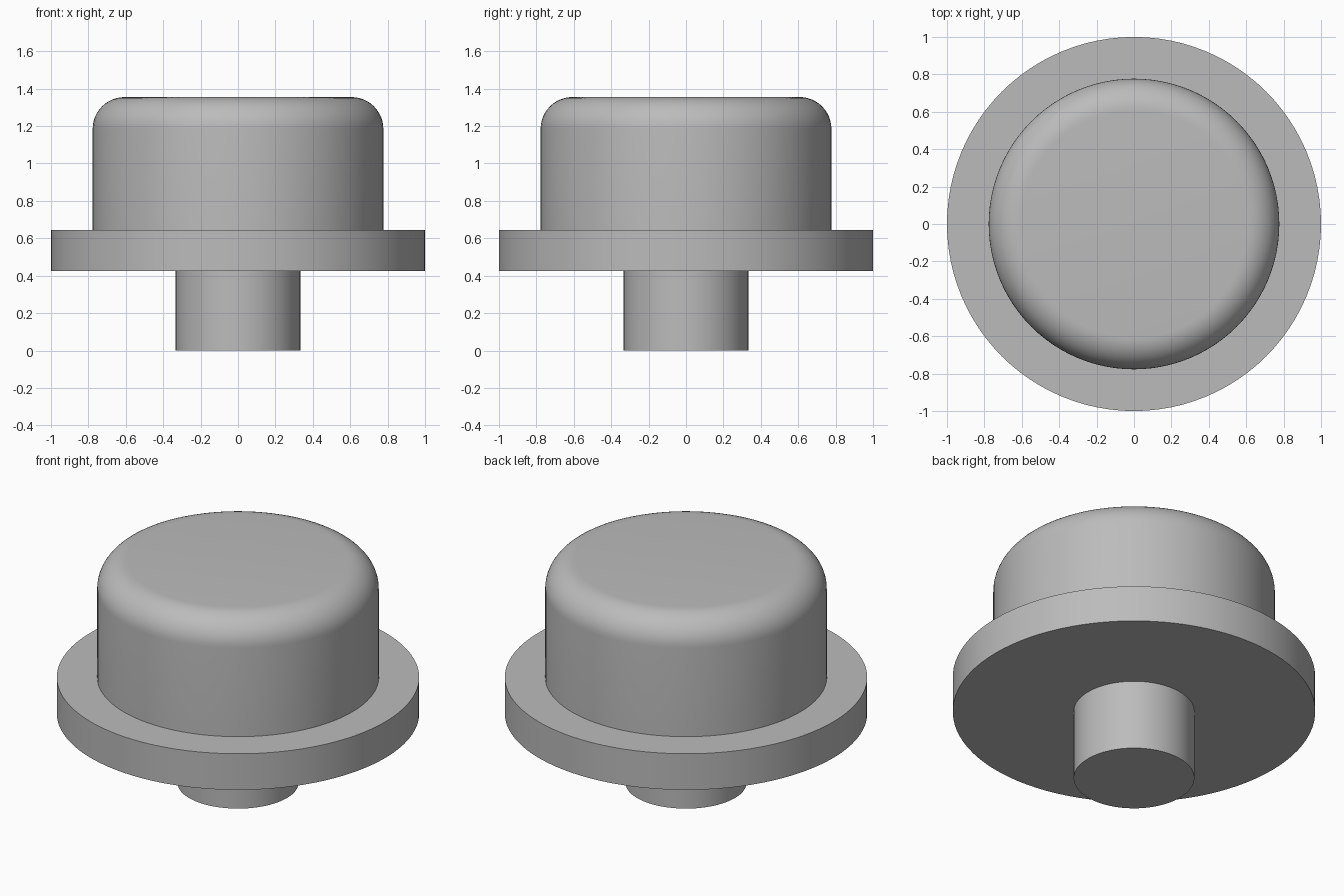
import bpy
import bmesh
import math

SEGMENTS = 96

cube = bpy.data.objects.get("Cube")
if cube:
    bpy.data.objects.remove(cube, do_unlink=True)

grey = bpy.data.materials.new("plain grey")
grey.use_nodes = True
colour = (0.5, 0.5, 0.5, 1)
grey.diffuse_color = colour
grey.node_tree.nodes["Principled BSDF"].inputs["Base Color"].default_value = colour


def disc(name, radius, bottom, top, fillet=0):
    """Upright cylinder, with an optional rounded upper rim."""
    bm = bmesh.new()
    bmesh.ops.create_cone(bm, cap_ends=True, segments=SEGMENTS, radius1=radius,
                          radius2=radius, depth=top - bottom)
    bmesh.ops.translate(bm, verts=bm.verts, vec=(0, 0, (bottom + top) / 2))
    if fillet:
        rim = [e for e in bm.edges if all(v.co.z > top - 0.001 for v in e.verts)]
        bmesh.ops.bevel(bm, geom=rim, offset=fillet, segments=12,
                        profile=0.5, affect="EDGES")
    mesh = bpy.data.meshes.new(name)
    bm.to_mesh(mesh)
    bm.free()
    mesh.materials.append(grey)
    obj = bpy.data.objects.new(name, mesh)
    bpy.context.collection.objects.link(obj)
    bpy.ops.object.select_all(action="DESELECT")
    obj.select_set(True)
    bpy.context.view_layer.objects.active = obj
    bpy.ops.object.shade_smooth_by_angle(angle=math.radians(30))
    return obj


# Narrow stem, wide flange and round-edged cap
disc("stem", 0.333, 0, 0.425)
disc("flange", 1, 0.425, 0.645)
disc("cap", 0.777, 0.645, 1.355, fillet=0.17)
